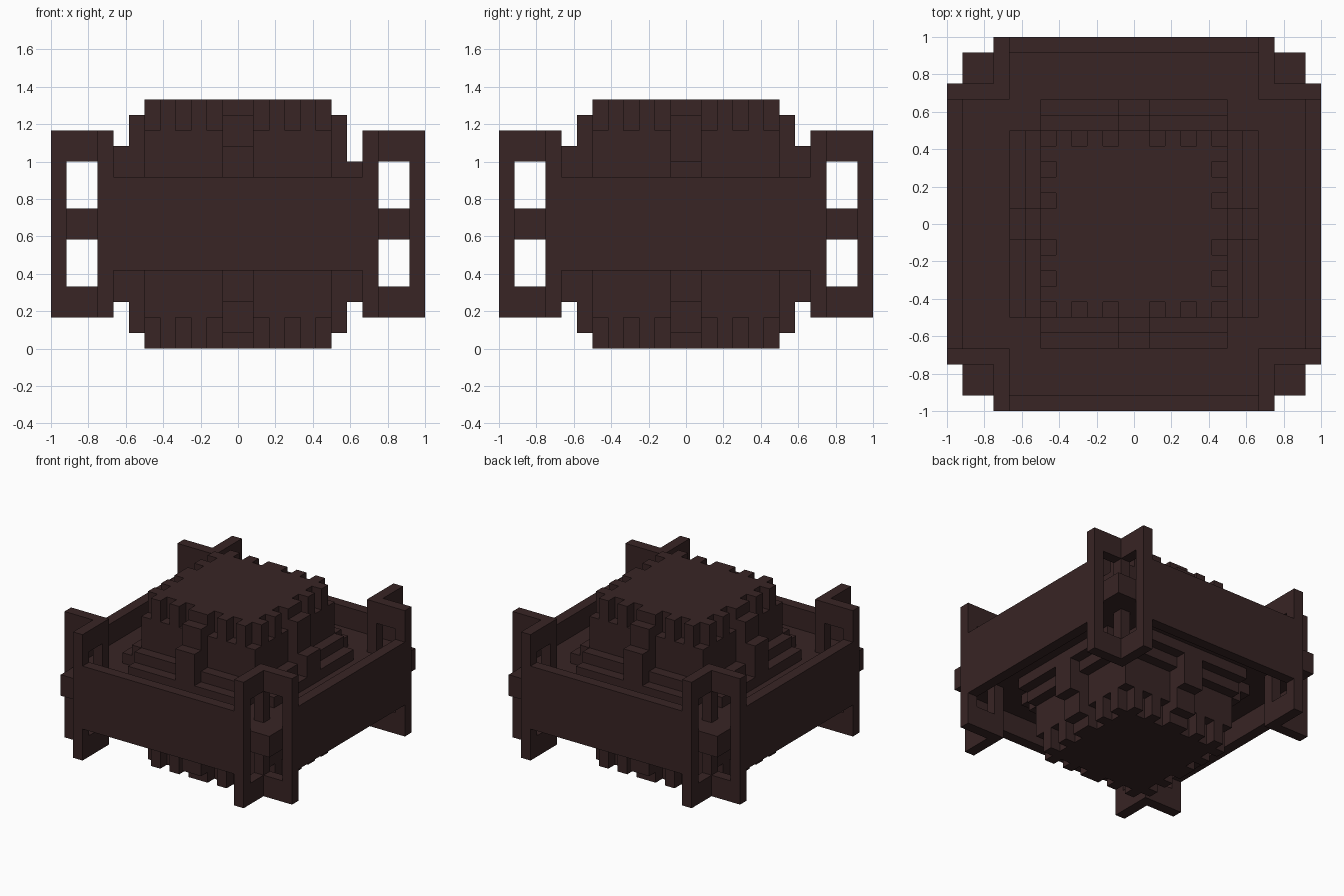
import bpy, bmesh
from mathutils import Matrix, Vector
from math import pi

cube = bpy.data.objects.get("Cube")
if cube:
    bpy.data.objects.remove(cube, do_unlink=True)

U = 1 / 12          # one block unit
MID = 8             # height of the symmetry plane, in units

mat = bpy.data.materials.new("dark_brown_brick")
mat.use_nodes = True
colour = (0.040, 0.018, 0.018, 1)
mat.diffuse_color = colour
mat.node_tree.nodes["Principled BSDF"].inputs["Base Color"].default_value = colour


def build(name, boxes, turn=0):
    """Join boxes given as (low corner, high corner) in units, turned by quarter turns."""
    bm = bmesh.new()
    for lo, hi in boxes:
        lo, hi = Vector(lo), Vector(hi)
        m = Matrix.Translation((lo + hi) / 2) @ Matrix.Diagonal((hi - lo).to_4d())
        bmesh.ops.create_cube(bm, size=1, matrix=m)
    m = Matrix.Scale(U, 4) @ Matrix.Rotation(turn * pi / 2, 4, 'Z')
    bmesh.ops.transform(bm, matrix=m, verts=bm.verts)
    mesh = bpy.data.meshes.new(name)
    bm.to_mesh(mesh)
    bm.free()
    mesh.materials.append(mat)
    obj = bpy.data.objects.new(name, mesh)
    bpy.context.collection.objects.link(obj)


def flip(boxes):
    """Mirror boxes about the middle height."""
    return [((a[0], a[1], 2 * MID - b[2]), (b[0], b[1], 2 * MID - a[2])) for a, b in boxes]


def swap(boxes):
    """Mirror boxes about the x = y diagonal."""
    return [((a[1], a[0], a[2]), (b[1], b[0], b[2])) for a, b in boxes]


# Floor and central block
build("floor", [((-11, -11, 7), (11, 11, 9))])
build("core_block", [((-6, -6, 2), (6, 6, 14))])

# Toothed caps at both ends
cap = [((-5, -5, 14), (5, 5, 16))]
for a, b in ((-5, -4), (-3, -2), (-1, 1), (2, 3), (4, 5)):
    for y in (-6, 5):
        tooth = [((a, y, 14), (b, y + 1, 16))]
        cap += tooth + swap(tooth)
build("upper_cap", cap)
build("lower_cap", flip(cap))

# Corner post with two crossing windowed fins
fin = [((11, 8, 2), (12, 9, 14))]
fin += [((9, 8, z), (11, 9, z + 2)) for z in (2, 7, 12)]
corner = [((8, 8, 2), (9, 9, 14))] + fin + swap(fin)

# Everything that repeats on the four sides
for turn, side in enumerate(("front", "left", "back", "right")):
    build(side + "_wall", [((-8, -12, 5), (8, -11, 11))], turn)
    build(side + "_corner_fins", corner, turn)
    steps = [((-6, -8, 9), (6, -7, 10)), ((-6, -7, 9), (6, -6, 11))]
    build(side + "_upper_steps", steps, turn)
    build(side + "_lower_steps", flip(steps), turn)
    inner = ((-1, -7, 9), (1, -6, 15))
    outer = ((-1, -8, 9), (1, -7, 13))
    short = ((-1, -8, 9), (1, -7, 12))
    build(side + "_upper_buttress", [inner, short if side == "left" else outer], turn)
    build(side + "_lower_buttress", flip([inner, outer]), turn)
